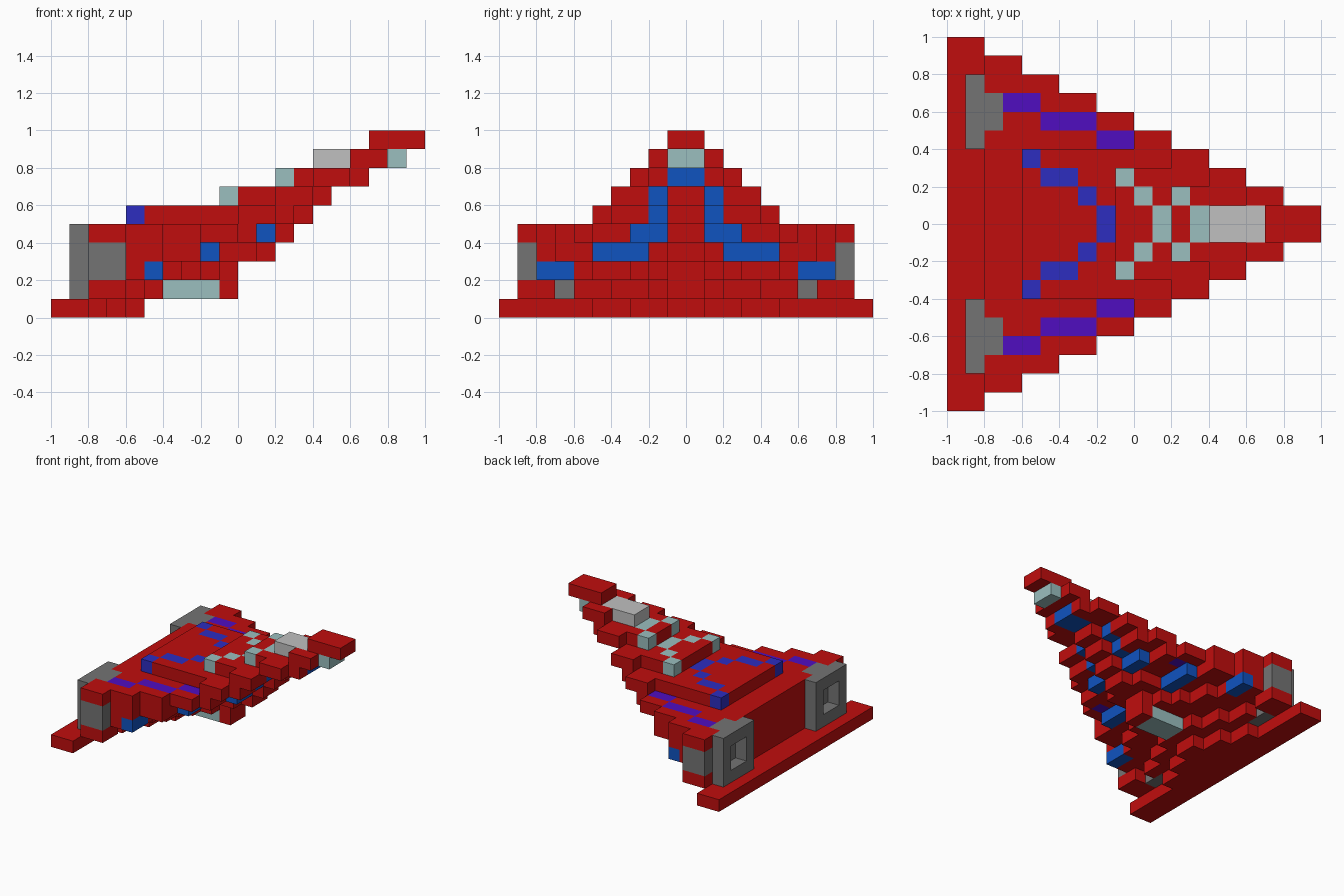
import bpy, bmesh
from mathutils import Vector

cube = bpy.data.objects.get("Cube")
if cube:
    bpy.data.objects.remove(cube, do_unlink=True)

U = 0.1  # block size


def srgb(v):
    v /= 255
    return v / 12.92 if v <= 0.04045 else ((v + 0.055) / 1.055) ** 2.4


COLOURS = {
    "red": (192, 13, 13), "dark_grey": (116, 116, 116), "light_grey": (192, 192, 192),
    "pale_teal": (155, 191, 191), "blue": (16, 83, 192),
    "indigo": (45, 45, 192), "purple": (80, 13, 192),
}
MATS = {}
for name, rgb in COLOURS.items():
    m = bpy.data.materials.new(name)
    m.use_nodes = True
    col = tuple(srgb(c) for c in rgb) + (1.0,)
    m.diffuse_color = col
    bsdf = m.node_tree.nodes["Principled BSDF"]
    bsdf.inputs["Base Color"].default_value = col
    bsdf.inputs["Roughness"].default_value = 0.8
    MATS[name] = m

cells = {}  # (x, y, z) block -> (part, colour)


def fill(part, colour, x, y, z):
    """Fill a block range on both sides of the centre line; None clears it."""
    for i in range(*x):
        for j in range(*y):
            for k in range(*z):
                for jj in (j, -1 - j):
                    if part:
                        cells[i, jj, k] = (part, colour)
                    else:
                        cells.pop((i, jj, k), None)


# Hull layers, bottom to top: (part, [(back, front) for each step outward from the centre])
LAYERS = [
    ("rear_wing", [(0, e) for e in (5, 4, 4, 3, 3, 2, 2, 2, 2, 2)]),
    ("keel", [(2, e) for e in (10, 6, 5, 5, 4, 4, 3, 4, 4)]),
    ("lower_hull", [(2, e) for e in (10, 9, 8, 7, 7, 6, 6, 6, 4)]),
    ("middle_hull", [(2, e) for e in (12, 11, 9, 9, 9, 8, 8, 6, 4)]),
    ("main_deck", [(2, e) for e in (13, 12, 12, 11, 11, 10, 8, 6, 4)]),
    ("upper_deck", [(4, 14), (4, 13), (4, 13), (4, 13), (10, 12)]),
    ("fore_deck", [(9, 15), (9, 14), (9, 14), (12, 14)]),
    ("neck", [(12, 17), (12, 17), (14, 16)]),
    ("bridge", [(14, 19), (16, 18)]),
    ("nose", [(17, 20)]),
]
for z, (part, strips) in enumerate(LAYERS):
    for y, span in enumerate(strips):
        fill(part, "red", span, (y, y + 1), (z, z + 1))

# Engines: square nozzle with an open centre, core and outer side panel
fill("engines", "dark_grey", (1, 2), (4, 8), (1, 5))
fill(None, None, (1, 2), (5, 7), (2, 4))
fill("engines", "dark_grey", (2, 3), (5, 7), (1, 5))
fill("engines", "dark_grey", (2, 4), (8, 9), (2, 4))

# Coloured blocks: (part, colour, layer, [(back, front, inner, outer)])
TRIM = [
    ("belly_lights", "blue", 2, [(5, 6, 6, 8)]),
    ("belly_lights", "blue", 3, [(8, 9, 2, 5)]),
    ("belly_lights", "blue", 4, [(11, 12, 1, 3)]),
    ("belly_lights", "blue", 5, [(12, 13, 1, 2)]),
    ("belly_lights", "blue", 6, [(13, 14, 1, 2)]),
    ("belly_lights", "blue", 7, [(15, 17, 0, 1)]),
    ("main_deck_stripe", "purple", 4, [(3, 5, 6, 7), (5, 8, 5, 6), (8, 10, 4, 5)]),
    ("upper_deck_stripe", "indigo", 5, [(4, 5, 3, 4), (5, 7, 2, 3), (7, 8, 1, 2), (8, 9, 0, 1)]),
    ("fore_deck_stripe", "pale_teal", 6, [(9, 10, 2, 3), (10, 11, 1, 2), (11, 12, 0, 1)]),
    ("neck_stripe", "pale_teal", 7, [(12, 13, 1, 2), (13, 14, 0, 1)]),
    ("keel_panel", "pale_teal", 1, [(6, 9, 0, 1)]),
    ("chin_light", "pale_teal", 8, [(18, 19, 0, 1)]),
    ("cabin", "light_grey", 8, [(14, 17, 0, 1)]),
]
for part, colour, z, spans in TRIM:
    for x0, x1, y0, y1 in spans:
        fill(part, colour, (x0, x1), (y0, y1), (z, z + 1))


def build(part):
    """Make one object from the outer faces of a part's blocks."""
    own = {c: v[1] for c, v in cells.items() if v[0] == part}
    colour = next(iter(own.values()))
    bm = bmesh.new()
    for c in own:
        for axis in range(3):
            for side in (0, 1):
                n = list(c)
                n[axis] += 2 * side - 1
                if tuple(n) in cells:
                    continue
                a, b = (axis + 1) % 3, (axis + 2) % 3
                quad = []
                for da, db in ((0, 0), (1, 0), (1, 1), (0, 1)):
                    p = Vector(c)
                    p[axis] += side
                    p[a] += da
                    p[b] += db
                    quad.append(bm.verts.new(p * U - Vector((1, 0, 0))))
                bm.faces.new(quad if side else quad[::-1])
    bmesh.ops.remove_doubles(bm, verts=bm.verts, dist=0.001)
    mesh = bpy.data.meshes.new(part)
    bm.to_mesh(mesh)
    bm.free()
    mesh.materials.append(MATS[colour])
    bpy.context.scene.collection.objects.link(bpy.data.objects.new(part, mesh))


for part in sorted({v[0] for v in cells.values()}):
    build(part)
